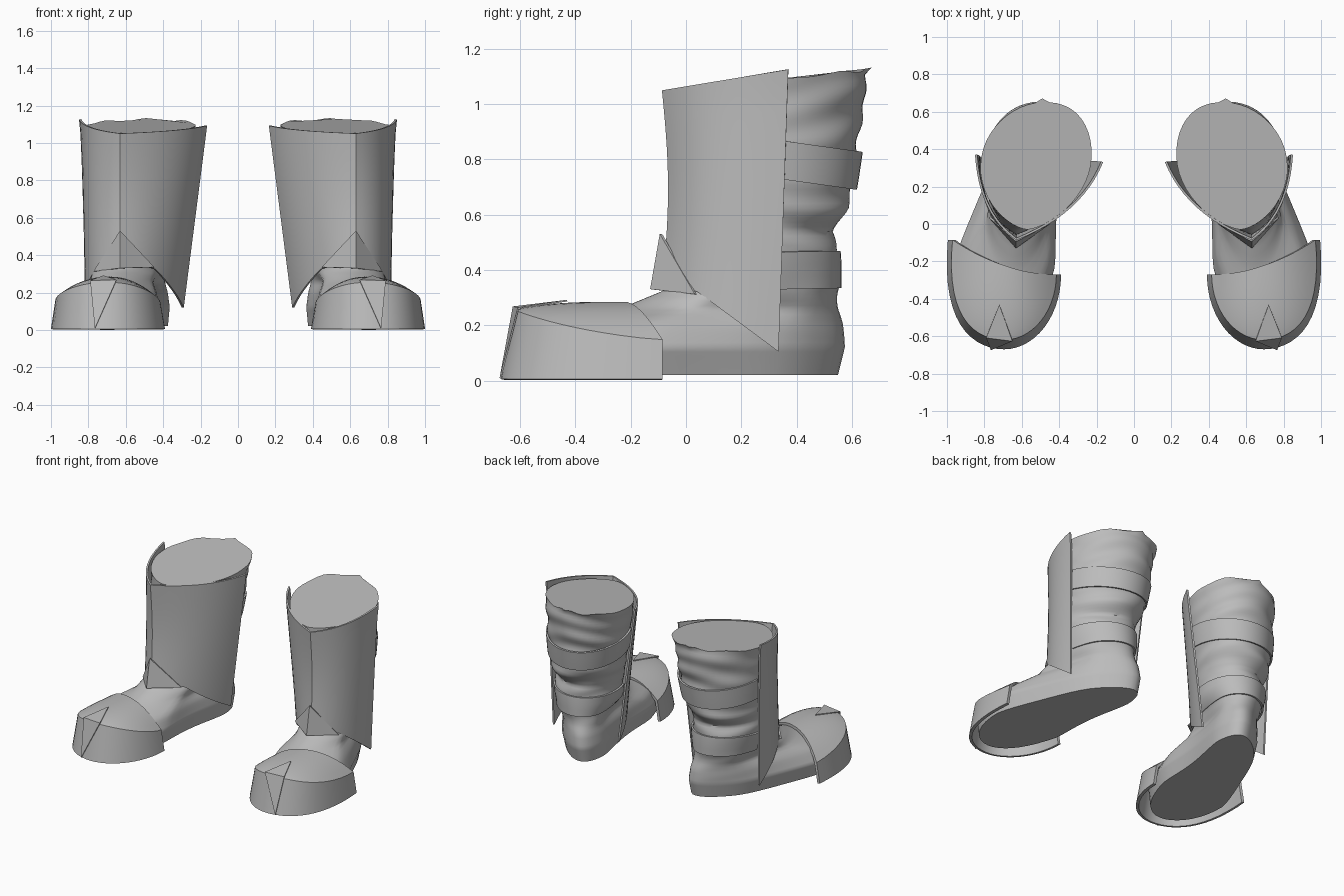
import bpy, bmesh
from math import sin, cos, pi
from mathutils import Vector

if "Cube" in bpy.data.objects:
    bpy.data.objects.remove(bpy.data.objects["Cube"])

grey = bpy.data.materials.new("plain_grey")
grey.use_nodes = True
grey.diffuse_color = (0.5, 0.5, 0.5, 1)
grey.node_tree.nodes["Principled BSDF"].inputs["Base Color"].default_value = (0.5, 0.5, 0.5, 1)


def lerp(a, b, t):
    return a + (b - a) * t


def clamp(t):
    return max(0.0, min(1.0, t))


def make(name, verts, faces, thick=0.0, offset=-1, angle=35):
    """Build the left part, weld it, and add its mirrored right twin."""
    for side, sign in (("left", 1), ("right", -1)):
        bm = bmesh.new()
        vs = [bm.verts.new((sign * p[0], p[1], p[2])) for p in verts]
        for f in faces:
            bm.faces.new([vs[i] for i in (f if sign > 0 else reversed(f))])
        bmesh.ops.remove_doubles(bm, verts=bm.verts, dist=0.0005)
        me = bpy.data.meshes.new(name)
        bm.to_mesh(me)
        bm.free()
        me.materials.append(grey)
        ob = bpy.data.objects.new(side + "_" + name, me)
        bpy.context.collection.objects.link(ob)
        bpy.ops.object.select_all(action="DESELECT")
        ob.select_set(True)
        bpy.context.view_layer.objects.active = ob
        if thick:
            mod = ob.modifiers.new("thickness", "SOLIDIFY")
            mod.thickness, mod.offset = thick, offset
            bpy.ops.object.modifier_apply(modifier=mod.name)
        bpy.ops.object.shade_smooth_by_angle(angle=angle * pi / 180)


def grid(rows, closed=False):
    """Quads over equal rows of points."""
    n = len(rows[0])
    faces = []
    for r in range(len(rows) - 1):
        for c in range(n if closed else n - 1):
            d = (c + 1) % n
            faces.append((r * n + c, r * n + d, (r + 1) * n + d, (r + 1) * n + c))
    return [p for row in rows for p in row], faces


# Boot body sections: height, front y, back y, front x, back x, front and back half width
SECTIONS = [
    (0.02, -0.60, 0.55, 0.72, 0.46, 0.29, 0.21),
    (0.12, -0.60, 0.575, 0.72, 0.46, 0.325, 0.22),
    (0.20, -0.50, 0.57, 0.69, 0.47, 0.26, 0.215),
    (0.26, -0.24, 0.55, 0.64, 0.49, 0.17, 0.20),
    (0.33, -0.07, 0.55, 0.63, 0.52, 0.17, 0.21),
    (0.45, -0.03, 0.55, 0.62, 0.53, 0.21, 0.23),
    (0.54, -0.02, 0.53, 0.61, 0.53, 0.22, 0.23),
    (0.62, -0.02, 0.585, 0.60, 0.525, 0.235, 0.25),
    (0.75, -0.02, 0.61, 0.585, 0.515, 0.25, 0.27),
    (1.10, -0.03, 0.66, 0.57, 0.49, 0.28, 0.305),
]


def body(z, a, wrinkle=0.0, tilt=0.0, out=0.0):
    """Point on the boot body at height z and angle a (0 = front)."""
    i = 0
    while i < len(SECTIONS) - 2 and z > SECTIONS[i + 1][0]:
        i += 1
    lo, hi = SECTIONS[i], SECTIONS[i + 1]
    t = clamp((z - lo[0]) / (hi[0] - lo[0]))
    _, yf, yb, xf, xb, wf, wb = [lerp(p, q, t) for p, q in zip(lo, hi)]
    s = clamp((z - 0.25) * 8)
    f = (1 - cos(a)) / 2
    waist = 0.04 * (1 - s) * sin(pi * clamp((f - 0.32) * 1.85))
    width = lerp(wf, wb, f) - waist
    side = sin(a)
    if f < 0.5:
        side = abs(side) ** (1 + 0.3 * s) * (1 if side > 0 else -1)
    fold = sin(52 * z + 1.8 * sin(2 * a + 5 * z)) + 0.6 * sin(31 * z + 3 * a)
    push = out + wrinkle * fold * f * clamp((z - 0.12) * 3)
    x = xb + (xf - xb) * (1 - f ** (2 - 1.2 * s)) + side * (width + push)
    y = lerp(yf, yb, f) - cos(a) * push
    return Vector((x, y, z + tilt * (y - 0.35)))


# Soft boot body with folds, closed at the sole and the top
SEG, RINGS = 48, 64
rings = []
for r in range(RINGS + 1):
    z = lerp(0.02, 1.092, r / RINGS)
    slope = 0.11 * clamp((z - 0.6) * 2)
    rings.append([body(z, 2 * pi * c / SEG, 0.006, slope) for c in range(SEG)])
for c, p in enumerate(rings[-1]):
    a = 2 * pi * c / SEG
    p.z += 0.008 * clamp(-cos(a)) * cos(8 * (a - pi))
rings[-1][SEG // 2].y += 0.02
verts, faces = grid(rings, closed=True)
faces.append(tuple(reversed(range(SEG))))
faces.append(tuple(range(RINGS * SEG, RINGS * SEG + SEG)))
make("boot_body", verts, faces, angle=50)


# Straps around the back
def strap(name, low, high, tilt):
    rows = []
    for r in range(4):
        z = lerp(low, high, r / 3)
        rows.append([body(z, lerp(0.55, 1.58, c / 30) * pi, 0, tilt, 0.013)
                     for c in range(31)])
    make(name, *grid(rows), thick=0.012)


strap("upper_strap", 0.728, 0.868, -0.14)
strap("lower_strap", 0.33, 0.465, 0.02)


# Shin guard: two curved wings meeting at a front ridge
def guard_point(u, v):
    k = abs(u)
    ridge = Vector((0.63, -0.087 + 0.022 * sin(pi * v)))
    if u > 0:
        ctrl = Vector((lerp(0.83, 0.84, v), lerp(0.05, 0.03, v)))
        end = Vector((lerp(0.85, 0.815, v ** 0.6), lerp(0.37, 0.335, v)))
    else:
        ctrl = Vector((lerp(0.28, 0.36, v), lerp(0.05, 0.02, v)))
        end = Vector((lerp(0.165, 0.29, v), lerp(0.33, 0.335, v)))
    p = ridge * (1 - k) ** 2 + ctrl * 2 * k * (1 - k) + end * k * k
    if u > 0:
        top = 1.05 + 0.165 * (p.y + 0.09)
        bottom = 0.33 - 0.74 * max(0, p.y - 0.03)
    else:
        top = 1.05 + 0.1 * (p.y + 0.09)
        bottom = 0.335 - 1.2 * max(0, 0.47 - lerp(0.63, 0.29, k ** 0.8))
    return Vector((p.x, p.y, lerp(top, bottom, v)))


rows = [[guard_point(c / 12 - 1, r / 14) for c in range(25)] for r in range(15)]
make("shin_guard", *grid(rows[::-1]), thick=0.012, angle=20)

# Ankle flap below the ridge
flap = [(0.63, -0.09, 0.53), (0.63, -0.125, 0.33), (0.77, 0.035, 0.312), (0.45, 0.005, 0.335)]
make("ankle_flap", flap, [(0, 1, 2), (0, 3, 1)], thick=0.01, offset=0, angle=10)


# Hard toe cap: sloped wall under a domed top
def cap_point(s, th, base):
    rx, ry = (0.305, 0.40) if base else (0.28, 0.35)
    if s > 0:
        rx += 0.03
    back = ((1 + s) / 2) ** 2 * (1 - sin(th)) ** 2
    x = 0.695 + rx * cos(th) * s - 0.035 * back
    y = -0.27 - ry * sin(th) + 0.185 * back
    if base:
        return Vector((x, y, 0.005))
    edge = 0.148 + 0.107 * sin(th) ** 1.3
    crown = 0.285 - 0.03 * sin(th) ** 3
    return Vector((x, y, lerp(crown, edge, abs(s) ** 2.2)))


rows = []
for r in range(15):
    th = pi / 2 * r / 14
    row = [cap_point(c / 8 - 1, th, False) for c in range(17)]
    rows.append([cap_point(-1, th, True)] + row + [cap_point(1, th, True)])
verts, faces = grid(rows[::-1])
# Drop the collapsed tip row faces that would have no area
welded = []
for f in faces:
    keep = []
    for i in f:
        if all((verts[i] - verts[j]).length > 0.0006 for j in keep):
            keep.append(i)
    if len(keep) > 2:
        welded.append(tuple(keep))
make("toe_cap", verts, welded, thick=0.02, angle=30)

# Pointed plate over the toe
plate = [(0.72, -0.43, 0.289), (0.65, -0.625, 0.266), (0.79, -0.607, 0.262), (0.765, -0.672, 0.008)]
make("toe_plate", plate, [(0, 1, 2), (1, 3, 2)], thick=0.006, offset=0, angle=10)
